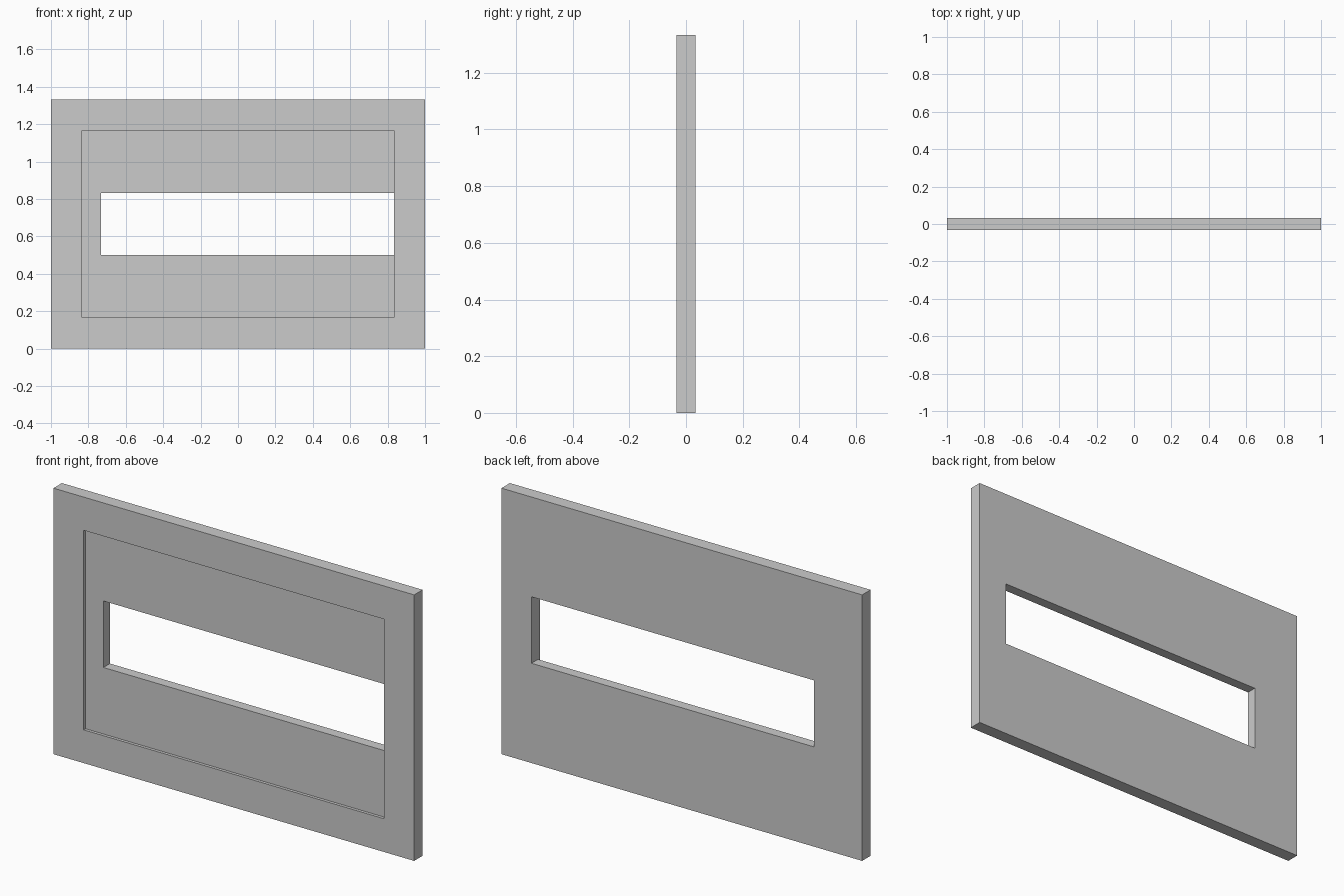
import bpy, bmesh
from mathutils import Vector

if "Cube" in bpy.data.objects:
    bpy.data.objects.remove(bpy.data.objects["Cube"])

U = 1 / 15            # plate thickness, base unit
F, B = -U / 2, U / 2  # front and back planes
R = 12.5 * U          # right edge shared by the recess and the slot


def box(name, lo, hi):
    """Box between two corners, with exact shared coordinates."""
    bm = bmesh.new()
    bmesh.ops.create_cube(bm, size=2)
    for v in bm.verts:
        v.co = Vector([hi[i] if v.co[i] > 0 else lo[i] for i in range(3)])
    me = bpy.data.meshes.new(name)
    bm.to_mesh(me)
    bm.free()
    ob = bpy.data.objects.new(name, me)
    bpy.context.collection.objects.link(ob)
    return ob


def cut(target, cutter):
    cutter.hide_render = True
    mod = target.modifiers.new(cutter.name, 'BOOLEAN')
    mod.operation = 'DIFFERENCE'
    mod.solver = 'EXACT'
    mod.object = cutter
    bpy.context.view_layer.objects.active = target
    bpy.ops.object.modifier_apply(modifier=mod.name)
    bpy.data.objects.remove(cutter)


# Rectangular wall plate
plate = box("wall_plate", (-1, F, 0), (1, B, 20 * U))

# Long slot right through the plate
cut(plate, box("slot_cutter", (-11 * U, F - 0.1, 7.5 * U), (R, B + 0.1, 12.5 * U)))

# Shallow recessed panel in the front face
cut(plate, box("recess_cutter", (-R, F - 0.1, 2.5 * U), (R, F + 0.015, 17.5 * U)))
